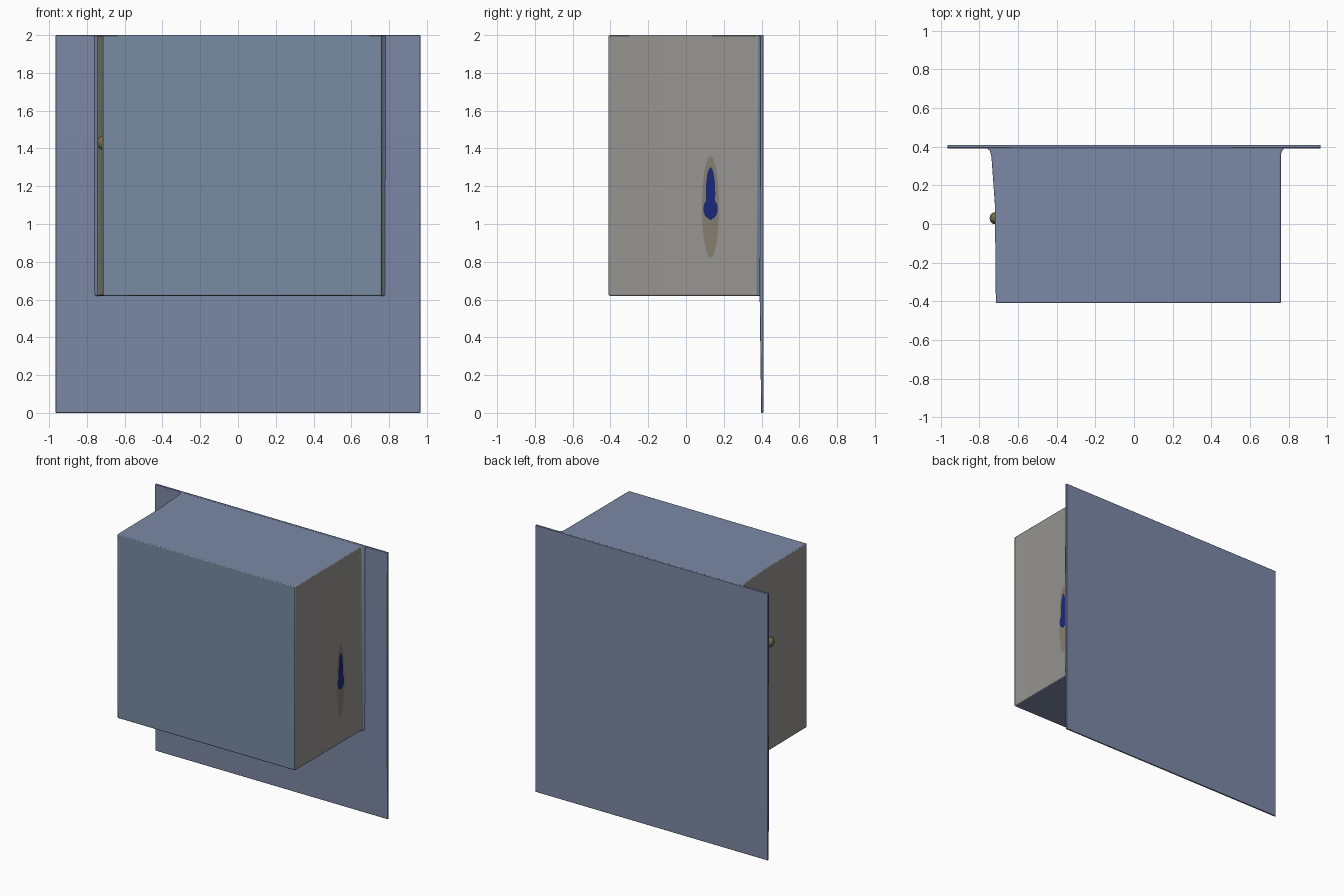
import bpy, bmesh, math
from mathutils import Vector

if "Cube" in bpy.data.objects:
    bpy.data.objects.remove(bpy.data.objects["Cube"])


def material(name, rgb):
    m = bpy.data.materials.new(name)
    m.diffuse_color = (*rgb, 1)
    m.use_nodes = True
    m.node_tree.nodes["Principled BSDF"].inputs["Base Color"].default_value = m.diffuse_color
    return m


BLUE = material("blue_grey_paint", (0.20, 0.25, 0.38))
FRONT = material("front_paint", (0.19, 0.26, 0.36))
BEIGE = material("side_beige", (0.31, 0.30, 0.28))
HALO = material("stain_brown", (0.24, 0.21, 0.16))
STAIN = material("stain_blue", (0.01, 0.02, 0.20))
BRASS = material("knob_olive", (0.16, 0.15, 0.06))


def prism(name, points, offset, mats, bevel):
    """Closed solid made by sweeping a 3D outline along an offset."""
    bm = bmesh.new()
    face = bm.faces.new([bm.verts.new(p) for p in points])
    ext = bmesh.ops.extrude_face_region(bm, geom=[face])
    moved = [v for v in ext["geom"] if isinstance(v, bmesh.types.BMVert)]
    bmesh.ops.translate(bm, vec=Vector(offset), verts=moved)
    bmesh.ops.recalc_face_normals(bm, faces=bm.faces)
    mesh = bpy.data.meshes.new(name)
    bm.to_mesh(mesh)
    bm.free()
    ob = bpy.data.objects.new(name, mesh)
    bpy.context.collection.objects.link(ob)
    for m in mats:
        mesh.materials.append(m)
    mod = ob.modifiers.new("edge_round", 'BEVEL')
    mod.width = bevel
    mod.segments = 2
    mod.limit_method = 'ANGLE'
    mod.angle_limit = math.radians(40)
    return ob


def smooth(ob):
    bpy.ops.object.select_all(action='DESELECT')
    ob.select_set(True)
    bpy.context.view_layer.objects.active = ob
    bpy.ops.object.shade_smooth_by_angle(angle=math.radians(30))


# Back panel: thin sheet, tapering slightly towards the bottom
side = [(0.41, 0), (0.41, 2), (0.393, 2), (0.39, 0.62), (0.398, 0)]
panel = prism("back_panel", [(-0.965, y, z) for y, z in side],
              (1.93, 0, 0), [BLUE], 0.003)

# Box body: plan outline with small flares where it meets the panel
plan = [(-0.715, -0.41), (0.76, -0.41), (0.76, 0.35), (0.764, 0.378),
        (0.785, 0.396), (-0.765, 0.396), (-0.745, 0.378), (-0.738, 0.35),
        (-0.72, 0.10)]
box = prism("box_body", [(x, y, 0.62) for x, y in plan],
            (0, 0, 1.38), [BLUE, FRONT, BEIGE], 0.006)
for f in box.data.polygons:
    if abs(f.normal.x) > 0.8:
        f.material_index = 2
    elif f.normal.y < -0.9:
        f.material_index = 1
for ob in (panel, box):
    smooth(ob)


# Painted stain on the right side: thin flush ellipses
def stain(name, y, z, ry, rz, lift, mat):
    bpy.ops.mesh.primitive_circle_add(vertices=32, radius=1, fill_type='NGON',
                                      location=(0.76 + lift, y, z),
                                      rotation=(0, math.pi / 2, 0))
    ob = bpy.context.object
    ob.name = name
    ob.scale = (rz, ry, 1)
    ob.data.materials.append(mat)


stain("stain_halo", 0.13, 1.09, 0.045, 0.27, 0.001, HALO)
stain("stain_streak", 0.13, 1.16, 0.025, 0.14, 0.002, STAIN)
stain("stain_spot", 0.13, 1.08, 0.038, 0.055, 0.003, STAIN)

# Small knob on the left side
bpy.ops.mesh.primitive_uv_sphere_add(segments=20, ring_count=12, radius=1,
                                     location=(-0.722, 0.03, 1.43))
knob = bpy.context.object
knob.name = "side_knob"
knob.scale = (0.025, 0.03, 0.035)
knob.data.materials.append(BRASS)
smooth(knob)
